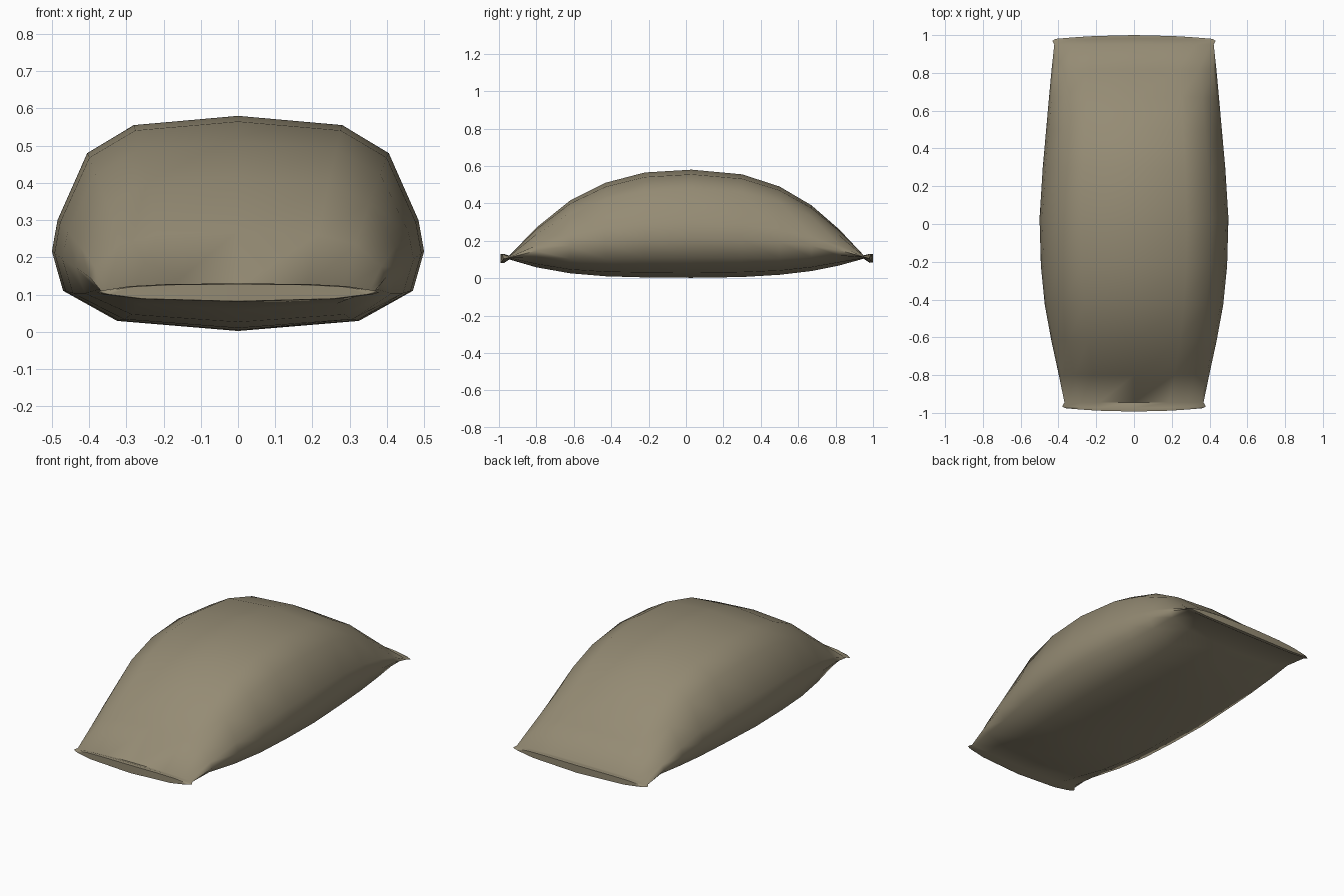
import bpy, bmesh

if "Cube" in bpy.data.objects:
    bpy.data.objects.remove(bpy.data.objects["Cube"])

# Half cross-section of the stuffed bag: (half-width fraction, height fraction)
BODY = [(0, 1), (0.56, 0.957), (0.81, 0.827), (0.97, 0.515), (1, 0.37),
        (0.94, 0.187), (0.65, 0.047), (0, 0)]
# Half cross-section of the flattened, sewn ends
LENS = [(0, 1), (0.5, 0.96), (0.77, 0.85), (0.96, 0.62), (1, 0.5),
        (0.95, 0.4), (0.7, 0.15), (0, 0)]

# Stations: y, half width, bottom z, top z, flatness (0 body, 1 lens), bow of the end
STATIONS = [
    (-0.975, 0.365, 0.082, 0.128, 1, -0.018),
    (-0.965, 0.380, 0.080, 0.130, 1, -0.010),
    (-0.945, 0.368, 0.100, 0.120, 1, 0),
    (-0.80, 0.398, 0.058, 0.270, 0.35, 0),
    (-0.62, 0.437, 0.026, 0.415, 0.05, 0),
    (-0.43, 0.472, 0.010, 0.510, 0, 0),
    (-0.22, 0.493, 0.004, 0.565, 0, 0),
    (0.03, 0.500, 0.002, 0.580, 0, 0),
    (0.30, 0.483, 0.006, 0.555, 0, 0),
    (0.50, 0.465, 0.018, 0.490, 0, 0),
    (0.67, 0.450, 0.038, 0.390, 0.1, 0),
    (0.82, 0.436, 0.068, 0.260, 0.4, 0),
    (0.95, 0.422, 0.104, 0.122, 1, 0),
    (0.97, 0.432, 0.082, 0.130, 1, 0.012),
    (0.98, 0.415, 0.085, 0.128, 1, 0.020),
]


def ring(bm, y, w, z0, z1, flat, bow):
    half = [(a[0] + (b[0] - a[0]) * flat, a[1] + (b[1] - a[1]) * flat)
            for a, b in zip(BODY, LENS)]
    pts = half + [(-u, v) for u, v in half[-2:0:-1]]
    return [bm.verts.new((u * w, y + bow * (1 - u * u), z0 + v * (z1 - z0)))
            for u, v in pts]


# Loft the bag
bm = bmesh.new()
rings = [ring(bm, *s) for s in STATIONS]
n = len(rings[0])
for a, b in zip(rings, rings[1:]):
    for i in range(n):
        j = (i + 1) % n
        bm.faces.new((a[i], a[j], b[j], b[i]))

# Close both end lips with strips across the opening
for r in (rings[0], rings[-1]):
    top, bottom = 0, n // 2
    for side in (1, -1):
        loop = [r[(side * k) % n] for k in range(bottom + 1)]
        bm.faces.new((loop[0], loop[1], loop[6], loop[7]))
        bm.faces.new((loop[1], loop[2], loop[5], loop[6]))
        bm.faces.new((loop[2], loop[3], loop[4], loop[5]))
bmesh.ops.recalc_face_normals(bm, faces=bm.faces)

mesh = bpy.data.meshes.new("sandbag")
bm.to_mesh(mesh)
bm.free()
bag = bpy.data.objects.new("sandbag", mesh)
bpy.context.collection.objects.link(bag)

# Burlap colour
mat = bpy.data.materials.new("burlap")
mat.diffuse_color = (0.30, 0.26, 0.175, 1)
mat.use_nodes = True
mat.node_tree.nodes["Principled BSDF"].inputs["Base Color"].default_value = mat.diffuse_color
mesh.materials.append(mat)

# Smooth cloth with crisp lips
bpy.context.view_layer.objects.active = bag
bag.select_set(True)
bpy.ops.object.shade_smooth_by_angle(angle=1.1)
